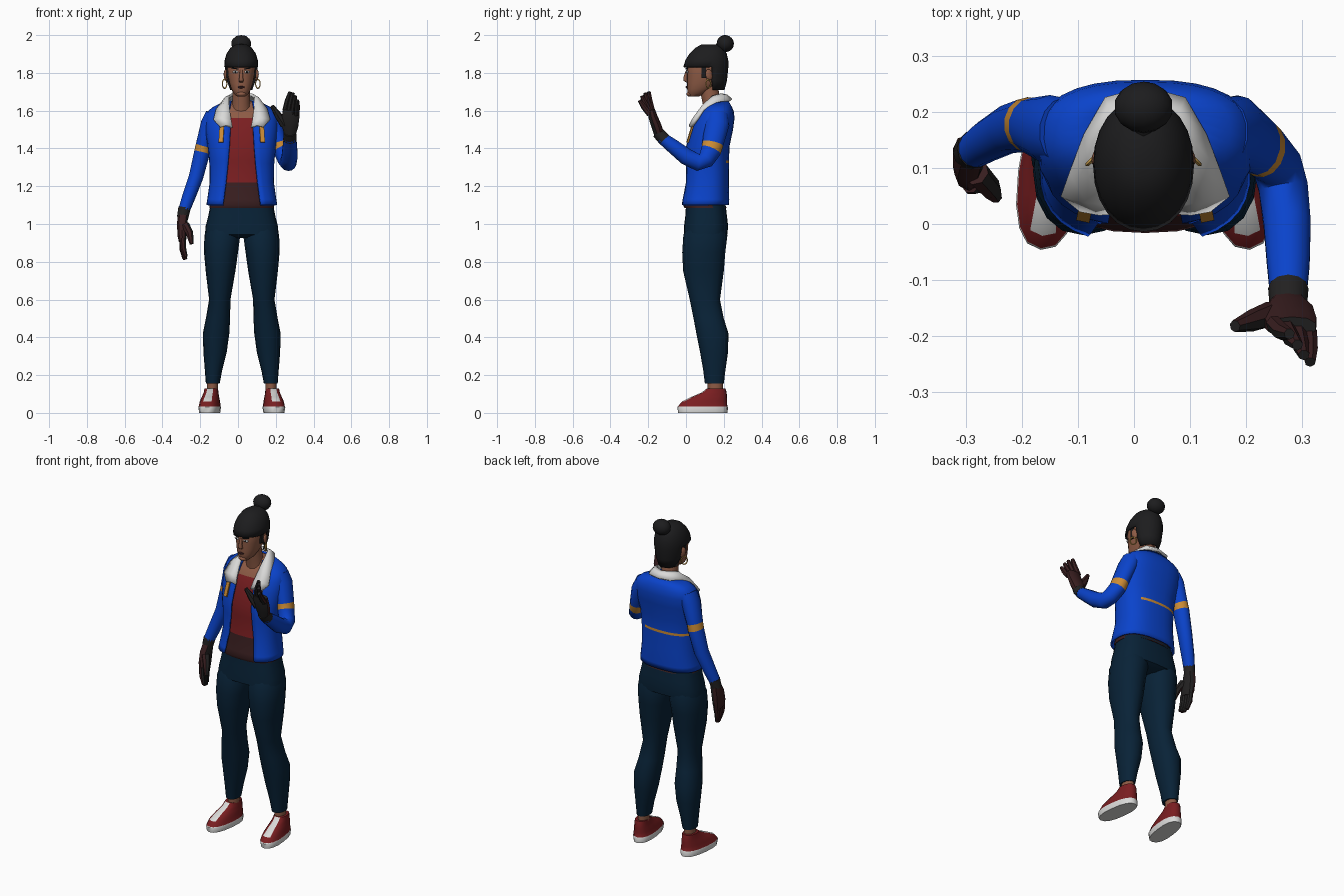
import bpy, bmesh, math
from mathutils import Vector, Matrix

# ---- flat colours
COL = {"jacket_blue": (.003, .056, .6), "trim_orange": (.6, .26, .035), "white": (.7, .7, .69),
       "red": (.195, .013, .015), "dark_brown": (.04, .013, .014), "navy": (.0025, .016, .038),
       "skin": (.27, .105, .06), "hair_black": (.012, .012, .013), "charcoal": (.017, .016, .016),
       "gold": (.6, .35, .08)}
MAT = {}
for k, c in COL.items():
    MAT[k] = bpy.data.materials.new(k)
    MAT[k].diffuse_color = (*c, 1)


def finish(name, bm, mats, rule=None, drop=None, thick=0):
    """Turn a bmesh into an object, colouring or dropping faces by rule."""
    bmesh.ops.recalc_face_normals(bm, faces=bm.faces)
    if drop:
        gone = [f for f in bm.faces if drop(f.calc_center_median())]
        bmesh.ops.delete(bm, geom=gone, context='FACES')
    if rule:
        for f in bm.faces:
            f.material_index = rule(f.calc_center_median(), f.normal)
    me = bpy.data.meshes.new(name)
    bm.to_mesh(me)
    bm.free()
    for m in mats.split():
        me.materials.append(MAT[m])
    ob = bpy.data.objects.new(name, me)
    bpy.context.collection.objects.link(ob)
    if thick:
        mod = ob.modifiers.new("thickness", 'SOLIDIFY')
        mod.thickness, mod.offset = thick, 0
    return ob


def tube(name, pts, mats, n=12, p=2, flat=False, gap=None, **kw):
    """Loft (super)ellipse rings x,y,z,ru,rv; gap = half width of a front opening per ring."""
    bm = bmesh.new()
    P = [Vector(q[:3]) for q in pts]
    rings = []
    for i, q in enumerate(pts):
        t = (P[min(i + 1, len(P) - 1)] - P[max(i - 1, 0)]).normalized()
        u, v = Vector((1, 0, 0)), Vector((0, 1, 0))
        if not flat:
            u = (u - t * u.dot(t)).normalized()
            v = t.cross(u)
        h = math.asin((gap[i] / q[3]) ** (p / 2)) if gap else 0
        ring = []
        for k in range(n + (1 if gap else 0)):
            a = h + (2 * math.pi - 2 * h) * k / n
            s, c = math.sin(a), -math.cos(a)
            s, c = (math.copysign(abs(w) ** (2 / p), w) for w in (s, c))
            ring.append(bm.verts.new(P[i] + u * s * q[3] + v * c * q[4]))
        rings.append(ring)
    for a, b in zip(rings, rings[1:]):
        for k in range(n):
            j = k + 1 if gap else (k + 1) % n
            bm.faces.new((a[k], a[j], b[j], b[k]))
    if not gap:
        bm.faces.new(rings[0])
        bm.faces.new(rings[-1])
    return finish(name, bm, mats, **kw)


def yring(cx, z, rx, y0, y1):
    """Horizontal ring given by half width and front / back limits."""
    return (cx, (y0 + y1) / 2, z, rx, (y1 - y0) / 2)


def blob(name, loc, scale, mat, rot=(0, 0, 0), cube=False):
    bm = bmesh.new()
    if cube:
        bmesh.ops.create_cube(bm, size=2)
    else:
        bmesh.ops.create_uvsphere(bm, u_segments=14, v_segments=9, radius=1)
    ob = finish(name, bm, mat)
    ob.location, ob.scale, ob.rotation_euler = loc, scale, rot
    return ob


CX, HX = .02, .017

# ---- legs, ankles and shoes
LEG = [(.99, .02, .18, .01, .2), (.94, .008, .198, -.014, .219), (.85, .02, .2, -.02, .208),
       (.75, .034, .191, -.015, .2), (.6, .06, .173, .02, .18), (.5, .062, .19, .04, .2),
       (.42, .066, .206, .055, .225), (.32, .08, .203, .075, .222), (.22, .105, .195, .092, .208),
       (.155, .117, .19, .1, .2)]
SHOE = [(0, .052, -.13, .133), (.03, .057, -.135, .135), (.034, .055, -.132, .132), (.06, .051, -.11, .13),
        (.085, .044, -.06, .13), (.108, .038, -.005, .128), (.128, .036, .02, .122)]
for s, side in ((-1, "right"), (1, "left")):
    tube(side + "_leg", [yring(CX + s * (a + b) / 2, z, (b - a) / 2, y0, y1) for z, a, b, y0, y1 in LEG],
         "navy", n=16, p=2.2, flat=True)
    tube(side + "_ankle", [(CX + s * .155, .155, z, .03, .04) for z in (.09, .18)], "skin", flat=True)
    shoe = tube(side + "_shoe", [yring(0, z, r, y0, y1) for z, r, y0, y1 in SHOE], "red white",
                n=16, p=2.4, flat=True,
                rule=lambda c, n: int(c.z < .032 or (n.y < -.2 and n.z > .2 and abs(c.x) < .02
                                                     and .06 < c.z < .12)))
    shoe.location, shoe.rotation_euler.z = (CX + s * .17, .088, 0), s * .12

# ---- hips of the trousers
tube("hips", [yring(CX, z, r, a, b) for z, r, a, b in
              ((.925, .1, .03, .18), (.945, .195, -.012, .219), (.99, .191, -.01, .223), (1.04, .178, -.004, .217),
               (1.1, .166, .0, .21))], "navy", n=24, p=2.8, flat=True)

# ---- torso: shirt with waist band and bare chest, open jacket over it
TORSO = [(1.1, .183, -.03, .222), (1.13, .178, -.024, .224), (1.22, .165, -.004, .222), (1.322, .167, .0, .223),
         (1.337, .168, .0, .223), (1.41, .176, .002, .225), (1.5, .188, .03, .244), (1.56, .187, .052, .252),
         (1.595, .175, .078, .248), (1.615, .15, .095, .24), (1.65, .08, .12, .22)]
OPEN = [.1, .095, .083, .072, .071, .065, .06, .062, .062, .062, .055]
tube("shirt", [yring(CX, 1.085, .172, -.008, .215)] + [yring(CX, z, r - .014, a + .014, b - .014)
                                                      for z, r, a, b in TORSO],
     "red dark_brown skin", n=24, p=2.5, flat=True,
     rule=lambda c, n: 1 if c.z < 1.22 else (2 if c.z > 1.56 else 0))
tube("jacket", [yring(CX, z, r, a, b) for z, r, a, b in TORSO], "jacket_blue trim_orange",
     n=28, p=2.5, flat=True, gap=OPEN, thick=.01,
     rule=lambda c, n: int(1.323 < c.z < 1.336 and c.y > .15 and c.x < .12))
for s in (-1, 1):
    blob("chest_trim", (CX + s * .108, .021, 1.475), (.012, .004, .045), "trim_orange", (-.3, 0, s * .2), True)

# ---- collar: strip between an inner and an outer edge, mirrored
INNER = [(0, .2, 1.68), (.05, .185, 1.685), (.066, .14, 1.672), (.066, .09, 1.62), (.057, .04, 1.55), (.05, .024, 1.512)]
OUTER = [(0, .24, 1.656), (.068, .222, 1.653), (.104, .16, 1.64), (.132, .095, 1.605), (.148, .055, 1.55),
         (.114, .028, 1.512)]
bm = bmesh.new()
rows = []
for i in list(range(5, 0, -1)) + list(range(6)):
    s = -1 if len(rows) < 5 else 1
    a, b = Vector(INNER[i]), Vector(OUTER[i])
    m = (a + b) / 2 + Vector((0, -.004, .01))
    rows.append([bm.verts.new((CX + s * q.x, q.y, q.z)) for q in (a, m, b)])
for a, b in zip(rows, rows[1:]):
    for k in (0, 1):
        bm.faces.new((a[k], a[k + 1], b[k + 1], b[k]))
finish("collar", bm, "white", thick=.015)

# ---- sleeves with orange bands and dark cuffs
BAND, AXIS = Vector((.225, .1375, 1.4075)), Vector((.33, -.28, -.9))
tube("right_sleeve", [(-.125, .165, 1.575, .05, .06), (-.15, .168, 1.53, .048, .062), (-.182, .175, 1.415, .043, .05),
                      (-.19, .177, 1.38, .043, .049), (-.222, .17, 1.25, .039, .044), (-.262, .148, 1.14, .035, .038),
                      (-.285, .132, 1.075, .031, .033)], "jacket_blue trim_orange", n=14,
     rule=lambda c, n: int(1.385 < c.z < 1.41 and abs(n.z) < .8))
tube("right_cuff", [(-.283, .134, 1.085, .033, .034), (-.293, .127, 1.035, .03, .031)], "charcoal")
tube("left_sleeve", [(.16, .165, 1.575, .05, .06), (.185, .165, 1.53, .048, .065), (.22, .142, 1.425, .043, .056),
                     (.23, .133, 1.39, .043, .054), (.255, .105, 1.34, .045, .046), (.266, .065, 1.325, .045, .045),
                     (.273, .0, 1.357, .043, .044), (.275, -.07, 1.412, .039, .038), (.275, -.13, 1.458, .033, .031)],
     "jacket_blue trim_orange", n=14, rule=lambda c, n: int(abs((c - BAND).dot(AXIS)) < .014 and c.y > .06))
tube("left_cuff", [(.275, -.115, 1.447, .036, .034), (.275, -.15, 1.485, .033, .031)], "charcoal")


# ---- gloved hands: palm, four fingers, thumb
def hand(side, palm, roots, tips, bend, thumb, inner):
    d = Vector(inner)
    args = dict(mats="dark_brown charcoal", rule=lambda c, n: int(n.dot(d) > .25))
    tube(side + "_palm", palm, n=10, p=2.4, **args)
    for i in range(4):
        a, b = (Vector(e[0]).lerp(Vector(e[1]), i / 3) for e in (roots, tips))
        if i in (1, 2):
            b += (b - a) * .1
        m = (a + b) / 2 + Vector(bend)
        tube(side + "_finger", [(*a, .0155, .0155), (*m, .0155, .0155), (*b, .01, .01)], n=7, **args)
    tube(side + "_thumb", [(*q, r, r) for q, r in zip(thumb, (.023, .02, .011))], n=7, **args)


hand("left", [(.275, -.143, 1.475, .031, .026), (.276, -.155, 1.515, .044, .027), (.279, -.176, 1.57, .048, .024),
              (.281, -.184, 1.605, .044, .019)],
     ((.25, -.178, 1.6), (.311, -.192, 1.58)), ((.277, -.196, 1.7), (.314, -.246, 1.655)), (0, -.005, .004),
     ((.245, -.16, 1.525), (.212, -.172, 1.575), (.18, -.182, 1.625)), (0, -.95, .2))
hand("right", [(-.29, .13, 1.05, .028, .03), (-.296, .118, 1.0, .028, .042), (-.296, .106, .94, .025, .046),
               (-.294, .1, .91, .02, .042)],
     ((-.292, .07, .925), (-.294, .133, .92)), ((-.276, .065, .825), (-.286, .112, .82)), (-.006, 0, 0),
     ((-.28, .09, .995), (-.256, .064, .95), (-.246, .048, .895)), (.9, .3, 0))

# ---- neck and head
tube("neck", [(HX, .15, 1.58, .058, .055), (HX, .135, 1.64, .047, .047), (HX, .12, 1.73, .045, .05)], "skin", flat=True)
tube("head", [yring(HX, z, r, a, b) for z, r, a, b in
              ((1.675, .022, .018, .07), (1.69, .039, .01, .1), (1.715, .053, .006, .14), (1.745, .063, .005, .175),
               (1.785, .071, .005, .195), (1.83, .075, .004, .2), (1.88, .07, .02, .2), (1.915, .045, .06, .17))],
     "skin", n=20, p=2.3, flat=True)
tube("nose", [(HX, .006, 1.815, .007, .006), (HX, -.002, 1.775, .01, .012), (HX, .0, 1.758, .013, .012),
              (HX, .007, 1.75, .009, .006)], "skin", n=12, flat=True)
blob("lips", (HX, .004, 1.724), (.019, .006, .006), "dark_brown")
blob("chin", (HX, .022, 1.688), (.026, .02, .014), "skin")
for s in (-1, 1):
    blob("eye", (HX + s * .031, .007, 1.805), (.015, .005, .007), "white", (0, 0, s * .2))
    blob("pupil", (HX + s * .03, .003, 1.805), (.005, .003, .006), "hair_black")
    blob("eyebrow", (HX + s * .032, .004, 1.823), (.018, .004, .003), "hair_black", (0, -s * .15, s * .2), True)
    blob("ear", (HX + s * .08, .122, 1.79), (.011, .02, .03), "skin", (.2, 0, s * .4))
    blob("sideburn", (HX + s * .074, .095, 1.805), (.004, .012, .033), "hair_black", (0, 0, 0), True)
    # hoop earring
    hoop = [(math.cos(a) * .017, math.sin(a) * .024) for a in [k * math.pi / 6 for k in range(12)]]
    bm = bmesh.new()
    R = Matrix.Rotation(s * .8, 3, 'Z')
    rings = []
    for y, z in hoop:
        o, w = Vector((0, y, z)), Vector((0, y, z)).normalized() * .004
        e = Vector((.004, 0, 0))
        rings.append([bm.verts.new(R @ (o + q) + Vector((HX + s * .088, .118, 1.742))) for q in (w, e, -w, -e)])
    for i in range(12):
        a, b = rings[i], rings[(i + 1) % 12]
        for k in range(4):
            bm.faces.new((a[k], a[(k + 1) % 4], b[(k + 1) % 4], b[k]))
    finish("earring", bm, "gold")

# ---- hair cap with fringe, stem and bun
tube("hair", [yring(HX, z, r, a, b) for z, r, a, b in
              ((1.71, .056, .04, .2), (1.76, .075, .0, .213), (1.83, .086, -.01, .22), (1.865, .084, .0, .22),
               (1.9, .074, .022, .212), (1.93, .054, .052, .195), (1.947, .026, .085, .165))],
     "hair_black", n=24, p=2.1, flat=True, thick=.008, drop=lambda c: c.z < 1.83 and (c.y < .135 or c.z < 1.711))
tube("bun_stem", [(HX, .155, 1.92, .025, .025), (HX, .195, 1.95, .022, .022)], "hair_black")
blob("bun", (HX, .208, 1.955), (.053, .046, .045), "hair_black", (-.5, 0, 0))

# ---- smooth shading with sharp edges kept
bpy.ops.object.select_all(action='SELECT')
bpy.context.view_layer.objects.active = bpy.context.selected_objects[0]
bpy.ops.object.shade_smooth_by_angle(angle=math.radians(42))
